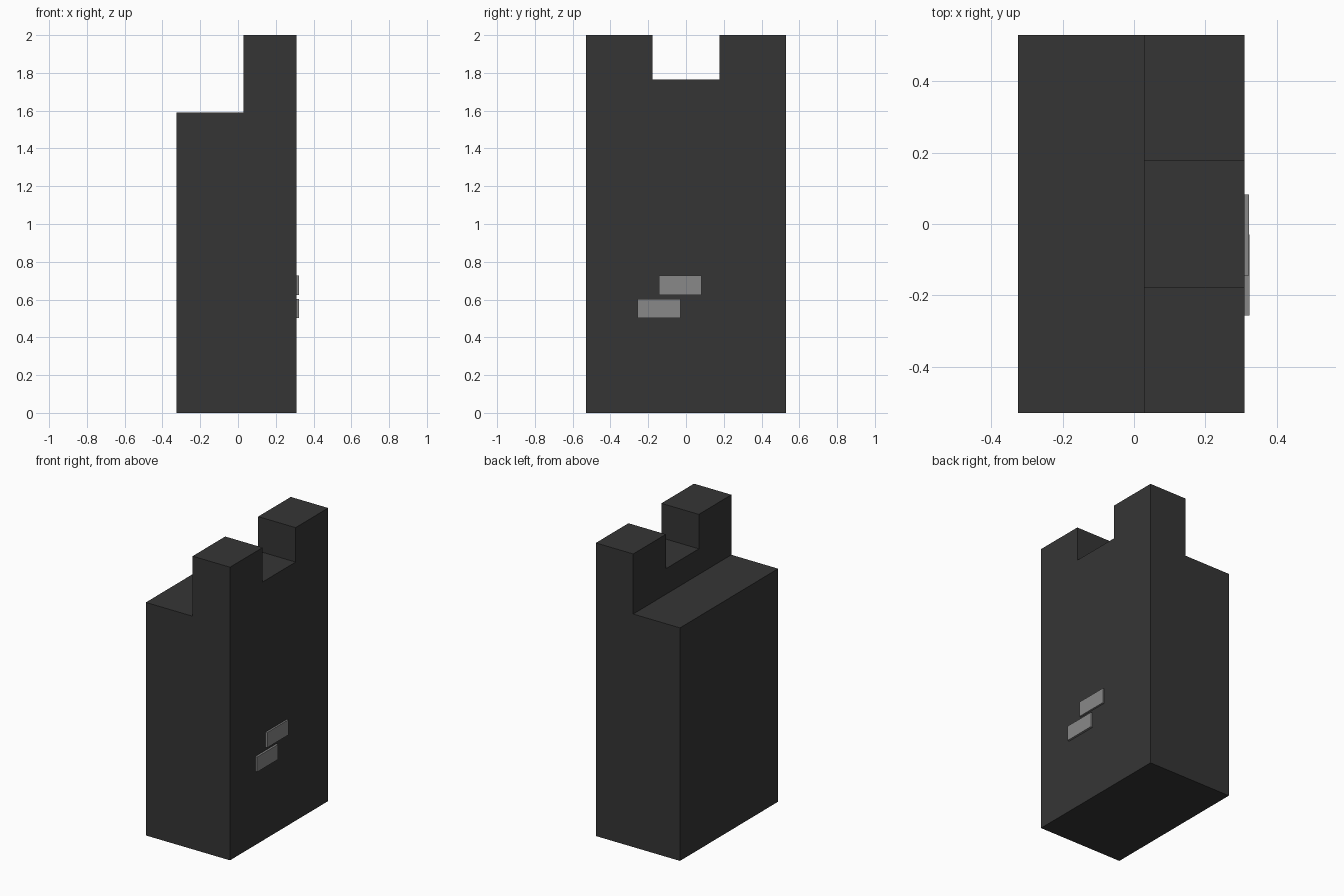
import bpy, bmesh

if "Cube" in bpy.data.objects:
    bpy.data.objects.remove(bpy.data.objects["Cube"])


def material(name, value):
    mat = bpy.data.materials.new(name)
    mat.diffuse_color = (value, value, value, 1)
    mat.use_nodes = True
    mat.node_tree.nodes["Principled BSDF"].inputs["Base Color"].default_value = mat.diffuse_color
    return mat


def finish(name, bm, mat=None):
    bmesh.ops.recalc_face_normals(bm, faces=bm.faces)
    mesh = bpy.data.meshes.new(name)
    bm.to_mesh(mesh)
    bm.free()
    obj = bpy.data.objects.new(name, mesh)
    bpy.context.collection.objects.link(obj)
    if mat:
        mesh.materials.append(mat)
    return obj


def box(name, lo, hi, mat=None):
    bm = bmesh.new()
    bmesh.ops.create_cube(bm, size=1)
    for v in bm.verts:
        v.co = [hi[i] if v.co[i] > 0 else lo[i] for i in range(3)]
    return finish(name, bm, mat)


def extrude_along_y(name, profile, y0, y1, mat):
    bm = bmesh.new()
    face = bm.faces.new([bm.verts.new((x, y0, z)) for x, z in profile])
    new = bmesh.ops.extrude_face_region(bm, geom=[face], use_keep_orig=True)["geom"]
    bmesh.ops.translate(bm, vec=(0, y1 - y0, 0),
                        verts=[g for g in new if isinstance(g, bmesh.types.BMVert)])
    return finish(name, bm, mat)


dark = material("dark_stone", 0.036)
grey = material("grey_brick", 0.246)

# Stepped wall block: low walkway at the back, tall parapet at the front
wall = extrude_along_y("battlement_wall",
                       [(-0.325, 0), (0.31, 0), (0.31, 2), (0.028, 2),
                        (0.028, 1.59), (-0.325, 1.59)], -0.529, 0.529, dark)

# Gap between the two merlons
cutter = box("crenel_cutter", (-0.5, -0.178, 1.765), (0.5, 0.178, 2.2))
cutter.hide_render = True
cutter.hide_set(True)
cut = wall.modifiers.new("crenel", "BOOLEAN")
cut.operation = "DIFFERENCE"
cut.object = cutter
cut.solver = "EXACT"

# Two raised bricks on the wall face
box("upper_brick", (0.29, -0.144, 0.625), (0.322, 0.082, 0.728), grey)
box("lower_brick", (0.29, -0.256, 0.502), (0.324, -0.03, 0.604), grey)
